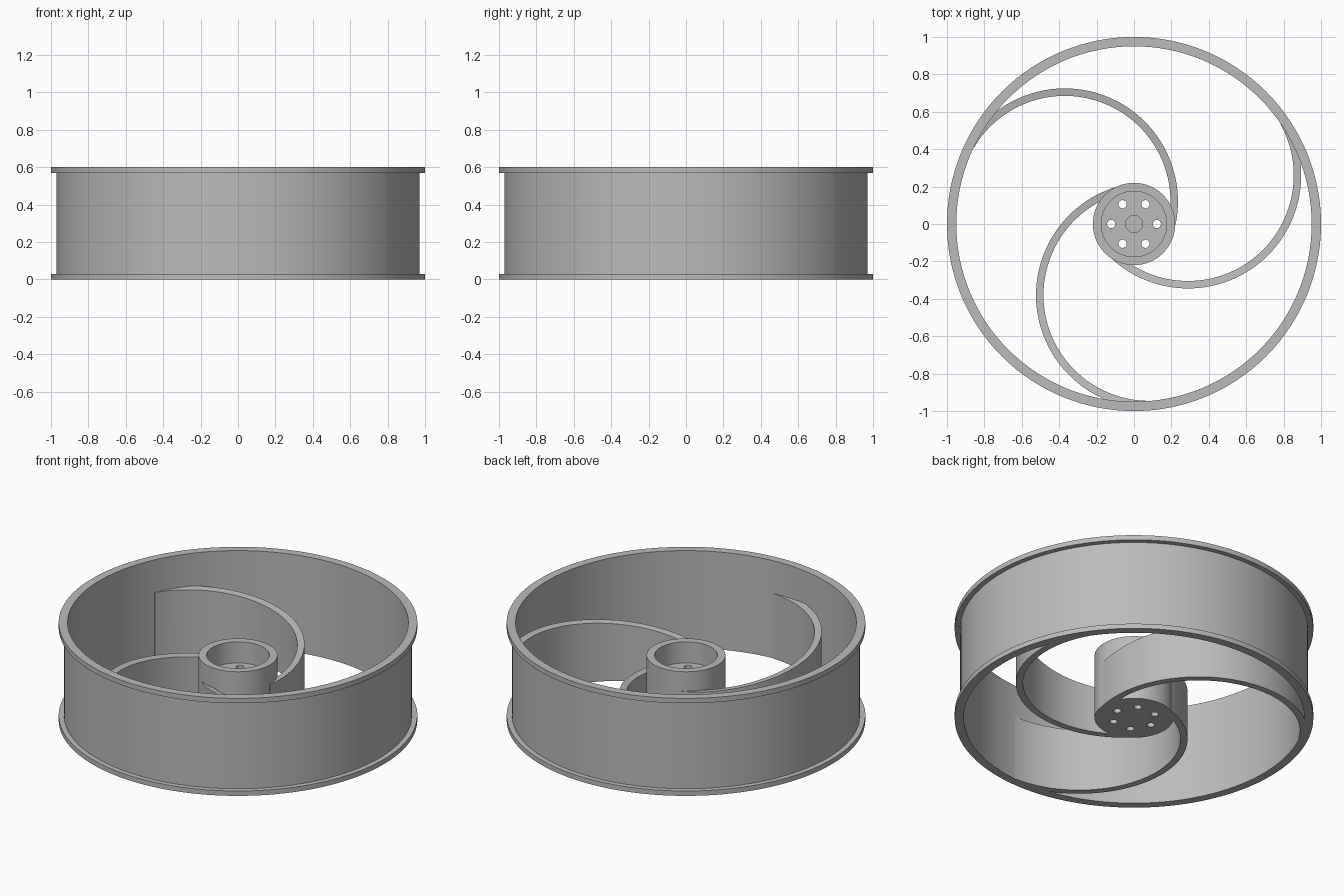
import bpy
import bmesh
import math
from mathutils import Vector

cube = bpy.data.objects.get("Cube")
if cube:
    bpy.data.objects.remove(cube, do_unlink=True)

GREY = (0.5, 0.5, 0.5, 1)
mat = bpy.data.materials.new("plain grey")
mat.use_nodes = True
mat.diffuse_color = GREY
mat.node_tree.nodes["Principled BSDF"].inputs["Base Color"].default_value = GREY


def add_object(name, bm):
    bmesh.ops.recalc_face_normals(bm, faces=bm.faces)
    mesh = bpy.data.meshes.new(name)
    bm.to_mesh(mesh)
    bm.free()
    mesh.materials.append(mat)
    obj = bpy.data.objects.new(name, mesh)
    bpy.context.collection.objects.link(obj)
    return obj


def smooth(obj):
    bpy.ops.object.select_all(action='DESELECT')
    obj.select_set(True)
    bpy.context.view_layer.objects.active = obj
    bpy.ops.object.shade_smooth_by_angle(angle=math.radians(30))


def revolve(name, profile, steps=96):
    """Spin a closed (radius, height) profile around z."""
    bm = bmesh.new()
    verts = [bm.verts.new((r, 0, z)) for r, z in profile]
    edges = [bm.edges.new((a, b)) for a, b in zip(verts, verts[1:] + verts[:1])]
    bmesh.ops.spin(bm, geom=verts + edges, cent=(0, 0, 0), axis=(0, 0, 1),
                   angle=math.tau, steps=steps, use_merge=True)
    bmesh.ops.remove_doubles(bm, verts=bm.verts, dist=0.0001)
    return add_object(name, bm)


# Rim: thin wall with a flange at each edge
rim = revolve("rim", [(0.95, 0), (1, 0), (1, 0.03), (0.97, 0.03),
                      (0.97, 0.57), (1, 0.57), (1, 0.6), (0.95, 0.6)], 128)
smooth(rim)

# Hub: cup with a deep solid floor
bm = bmesh.new()
bmesh.ops.create_cone(bm, cap_ends=True, segments=96, radius1=0.22, radius2=0.22, depth=0.4)
bmesh.ops.translate(bm, verts=bm.verts, vec=(0, 0, 0.2))
hub = add_object("hub", bm)


def drill(x, y, radius, bottom, top, segments):
    """Cut a round hole into the hub."""
    bm = bmesh.new()
    bmesh.ops.create_cone(bm, cap_ends=True, segments=segments, radius1=radius,
                          radius2=radius, depth=top - bottom)
    bmesh.ops.translate(bm, verts=bm.verts, vec=(x, y, (top + bottom) / 2))
    cutter = add_object("hole_cutter", bm)
    cutter.hide_render = True
    mod = hub.modifiers.new("hole", 'BOOLEAN')
    mod.operation = 'DIFFERENCE'
    mod.solver = 'EXACT'
    mod.object = cutter
    bpy.ops.object.select_all(action='DESELECT')
    hub.select_set(True)
    bpy.context.view_layer.objects.active = hub
    bpy.ops.object.modifier_apply(modifier=mod.name)
    bpy.data.objects.remove(cutter, do_unlink=True)


# Cup recess, blind shaft bore and ring of bolt holes
drill(0, 0, 0.175, 0.27, 0.5, 96)
drill(0, 0, 0.045, 0.13, 0.5, 32)
for i in range(6):
    a = i * math.tau / 6
    drill(0.122 * math.cos(a), 0.122 * math.sin(a), 0.022, -0.1, 0.5, 24)
smooth(hub)


# Curved spokes: arcs whose top rises in a cone from hub to rim
def spoke_point(radius, angle):
    p = Vector((-0.37 + radius * math.cos(angle), 0.12 + radius * math.sin(angle), 0))
    if p.length > 0.96:
        p *= 0.96 / p.length
    return p


def make_spoke(name, turn, steps=64):
    bm = bmesh.new()
    rings = []
    for i in range(steps + 1):
        angle = math.radians(-12 + 161 * i / steps)
        inner, outer = spoke_point(0.565, angle), spoke_point(0.605, angle)
        tops = [p + Vector((0, 0, 0.28 + 0.164 * (p.length - 0.22))) for p in (outer, inner)]
        rings.append([bm.verts.new(p) for p in (inner, outer, *tops)])
    for a, b in zip(rings, rings[1:]):
        for j in range(4):
            k = (j + 1) % 4
            bm.faces.new((a[j], a[k], b[k], b[j]))
    bm.faces.new(rings[0])
    bm.faces.new(rings[-1])
    obj = add_object(name, bm)
    obj.rotation_euler.z = turn
    smooth(obj)


for i in range(3):
    make_spoke(f"spoke_{i + 1}", i * math.tau / 3)
